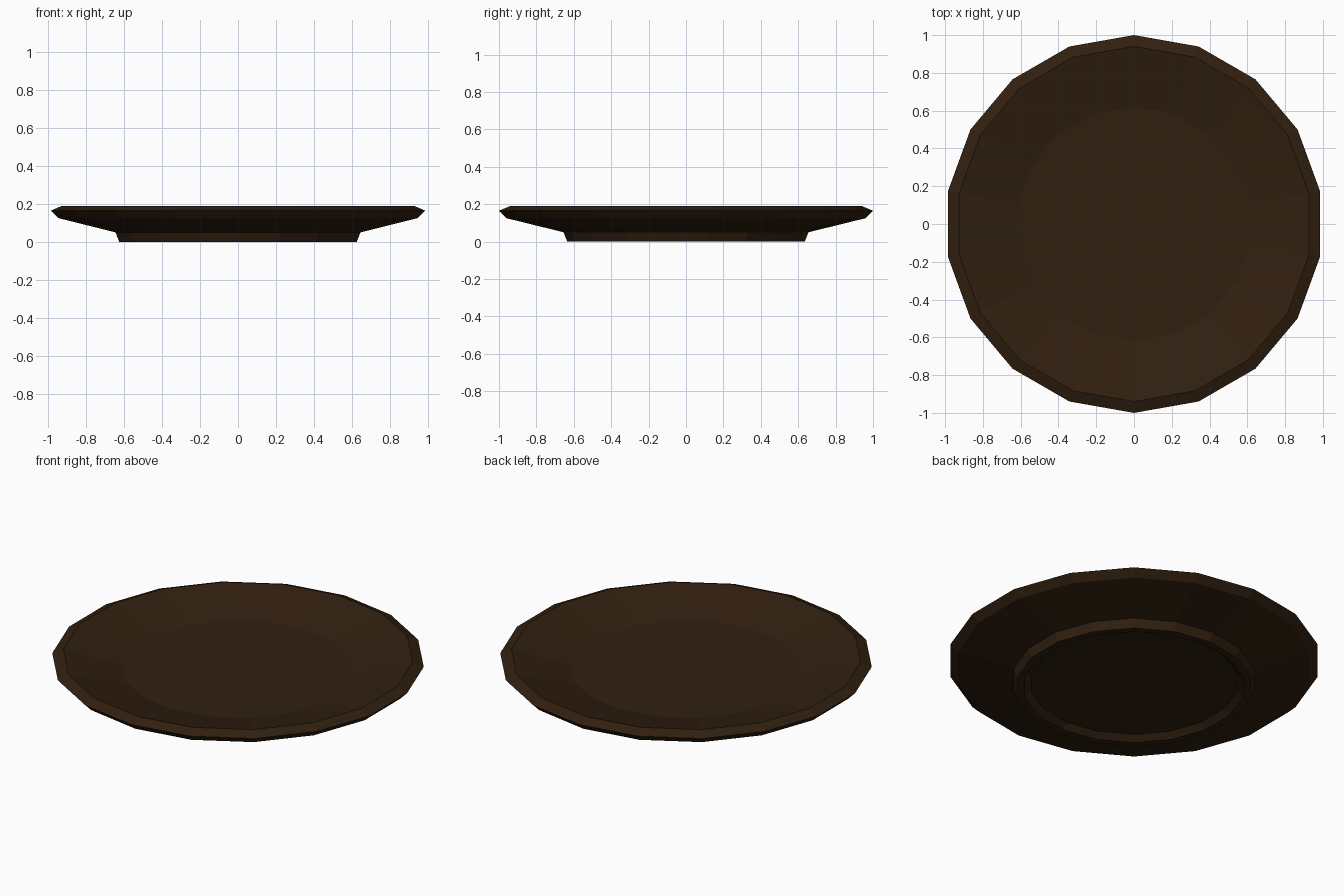
import bpy, bmesh
from math import cos, sin, pi

if "Cube" in bpy.data.objects:
    bpy.data.objects.remove(bpy.data.objects["Cube"])

SIDES = 18

# half cross-section (radius, height) from the dish floor, over the rim, to the underside recess
profile = [(0.62, 0.11), (0.94, 0.19), (1.0, 0.165), (0.96, 0.125),
           (0.655, 0.05), (0.635, 0.0), (0.595, 0.0), (0.56, 0.03)]

# plate: stacked 18-sided rings, flat floor and flat recess caps
bm = bmesh.new()
rings = []
for r, z in profile:
    angles = [pi / 2 + 2 * pi * i / SIDES for i in range(SIDES)]
    rings.append([bm.verts.new((r * cos(a), r * sin(a), z)) for a in angles])
for a, b in zip(rings, rings[1:]):
    for i in range(SIDES):
        j = (i + 1) % SIDES
        bm.faces.new((a[i], b[i], b[j], a[j]))
bm.faces.new(rings[0])
bm.faces.new(rings[-1][::-1])
bmesh.ops.recalc_face_normals(bm, faces=bm.faces)

mesh = bpy.data.meshes.new("plate")
bm.to_mesh(mesh)
bm.free()
plate = bpy.data.objects.new("plate", mesh)
bpy.context.collection.objects.link(plate)

# dark brown wood
wood = bpy.data.materials.new("dark_wood")
wood.diffuse_color = (0.03, 0.014, 0.005, 1)
wood.use_nodes = True
wood.node_tree.nodes["Principled BSDF"].inputs["Base Color"].default_value = wood.diffuse_color
mesh.materials.append(wood)
